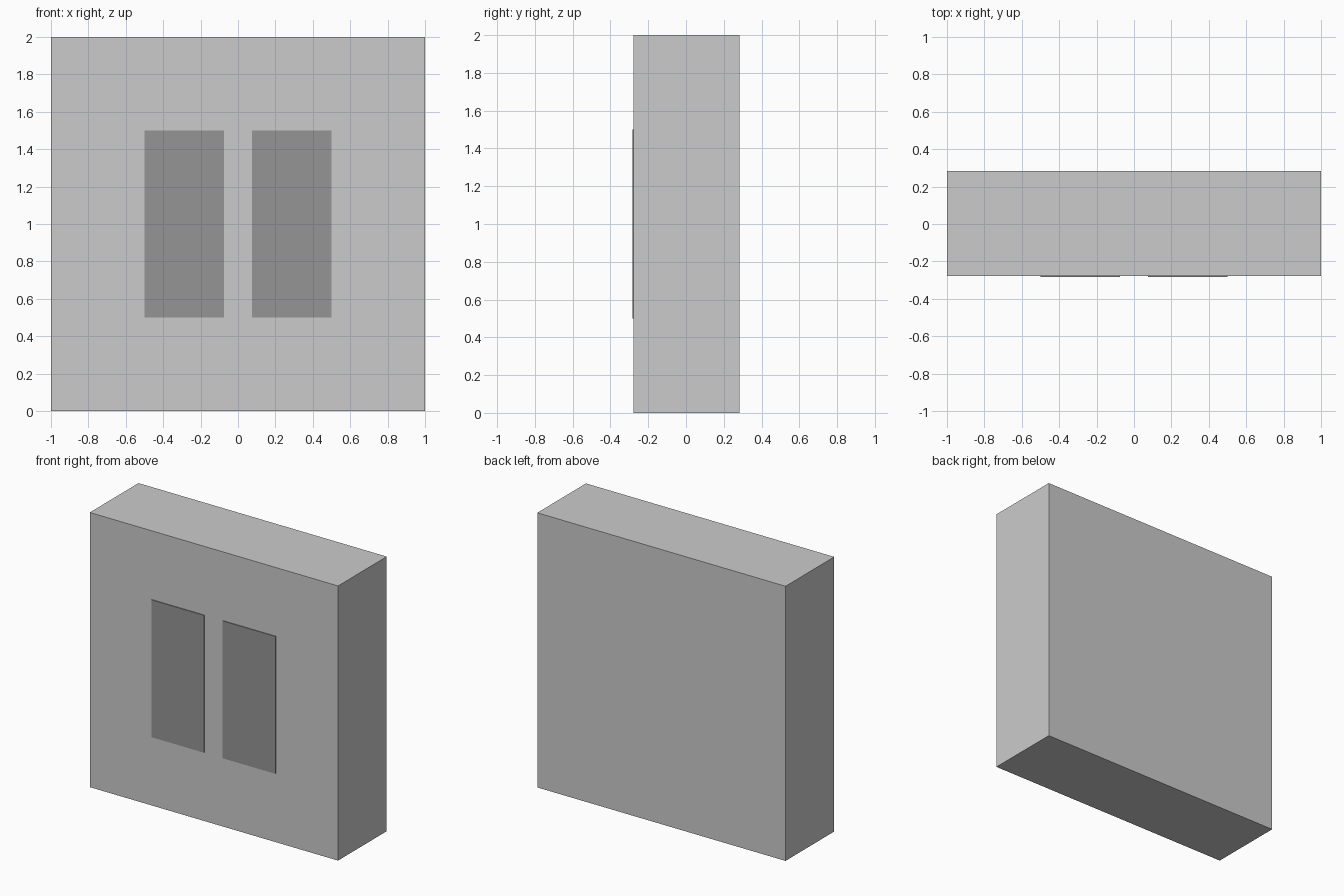
import bpy

if "Cube" in bpy.data.objects:
    bpy.data.objects.remove(bpy.data.objects["Cube"])

DEPTH_HALF = 0.283   # half of overall depth, panels included
RAISE = 0.006        # how far the panels stand proud of the slab


def box(name, x, y, z):
    """Axis-aligned box from (min, max) pairs."""
    bpy.ops.mesh.primitive_cube_add(size=1, location=[sum(p) / 2 for p in (x, y, z)])
    ob = bpy.context.object
    ob.name = name
    ob.scale = [p[1] - p[0] for p in (x, y, z)]
    bpy.ops.object.transform_apply(location=False, rotation=False, scale=True)
    return ob


dark = bpy.data.materials.new("dark_grey")
dark.diffuse_color = (0.3, 0.3, 0.3, 1)
dark.use_nodes = True
dark.node_tree.nodes["Principled BSDF"].inputs["Base Color"].default_value = dark.diffuse_color

# Main slab
box("slab", (-1, 1), (-DEPTH_HALF + RAISE, DEPTH_HALF), (0, 2))

# Two thin upright panels on the front, set slightly into the slab
for name, x in (("left_panel", (-0.5, -0.075)), ("right_panel", (0.075, 0.5))):
    panel = box(name, x, (-DEPTH_HALF, -DEPTH_HALF + RAISE + 0.002), (0.5, 1.5))
    panel.data.materials.append(dark)
